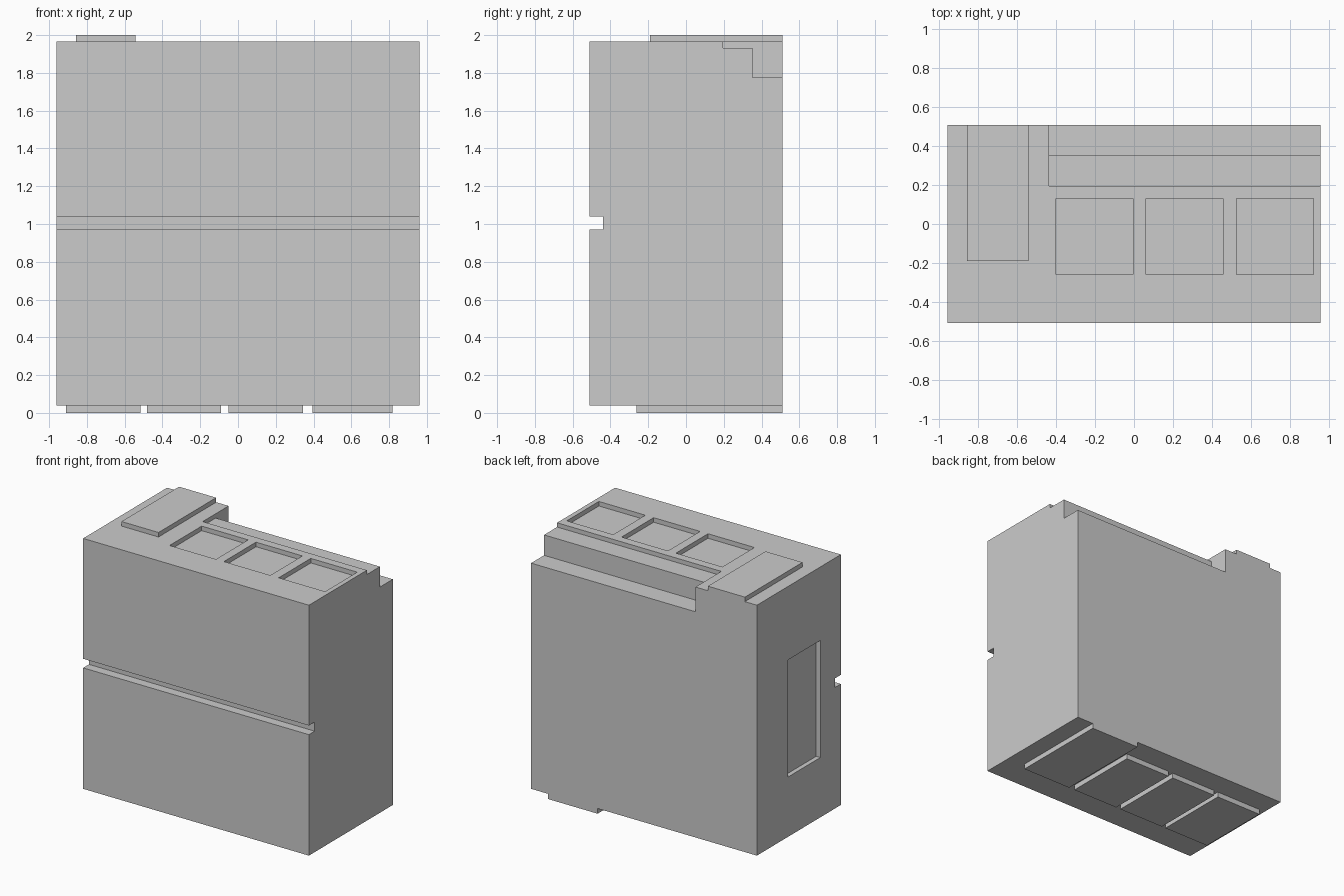
import bpy
import bmesh
from mathutils import Vector

if "Cube" in bpy.data.objects:
    bpy.data.objects.remove(bpy.data.objects["Cube"])


def box(name, x, y, z):
    """Axis-aligned box from (min, max) ranges."""
    lo, hi = Vector((x[0], y[0], z[0])), Vector((x[1], y[1], z[1]))
    bm = bmesh.new()
    bmesh.ops.create_cube(bm, size=1)
    bmesh.ops.scale(bm, vec=hi - lo, verts=bm.verts)
    mesh = bpy.data.meshes.new(name)
    bm.to_mesh(mesh)
    bm.free()
    obj = bpy.data.objects.new(name, mesh)
    obj.location = (lo + hi) / 2
    bpy.context.collection.objects.link(obj)
    return obj


def cut(name, x, y, z):
    """Subtract a box from the body."""
    cutter = box(name, x, y, z)
    cutter.hide_render = True
    cutter.display_type = 'WIRE'
    mod = body.modifiers.new(name, 'BOOLEAN')
    mod.operation = 'DIFFERENCE'
    mod.solver = 'EXACT'
    mod.object = cutter


W, D = 0.96, 0.51          # half width and half depth
BOTTOM, TOP = 0.04, 1.965  # main block
RECESS = 0.035             # depth of the shallow pockets
OVER = 0.1                 # cutter overshoot

body = box("body", (-W, W), (-D, D), (BOTTOM, TOP))

# Groove across the front
cut("front_groove_cutter", (-W - OVER, W + OVER), (-D - OVER, -0.44), (0.97, 1.04))

# Two steps along the top back edge
for i, (y, z) in enumerate([(0.195, 1.932), (0.353, 1.775)]):
    cut(f"back_step_cutter_{i + 1}", (-0.437, W + OVER), (y, D + OVER), (z, TOP + OVER))

# Three square pockets in the top
for i, x in enumerate([-0.40, 0.062, 0.528]):
    cut(f"top_pocket_cutter_{i + 1}", (x, x + 0.395), (-0.26, 0.13), (TOP - RECESS, TOP + OVER))

# Upright pocket in the left side
cut("side_pocket_cutter", (-W - OVER, -W + RECESS), (-0.26, 0.13), (0.50, 1.40))

# Raised plate on top
box("top_plate", (-0.858, -0.543), (-0.19, D), (TOP, 2.0))

# Base pads: three short ones and one reaching the back edge
pads = [(-0.91, -0.517, 0.33), (-0.483, -0.09, 0.33), (-0.05, 0.345, 0.33), (0.395, 0.818, D)]
for i, (x0, x1, back) in enumerate(pads):
    box(f"base_pad_{i + 1}", (x0, x1), (-0.262, back), (0, BOTTOM))
